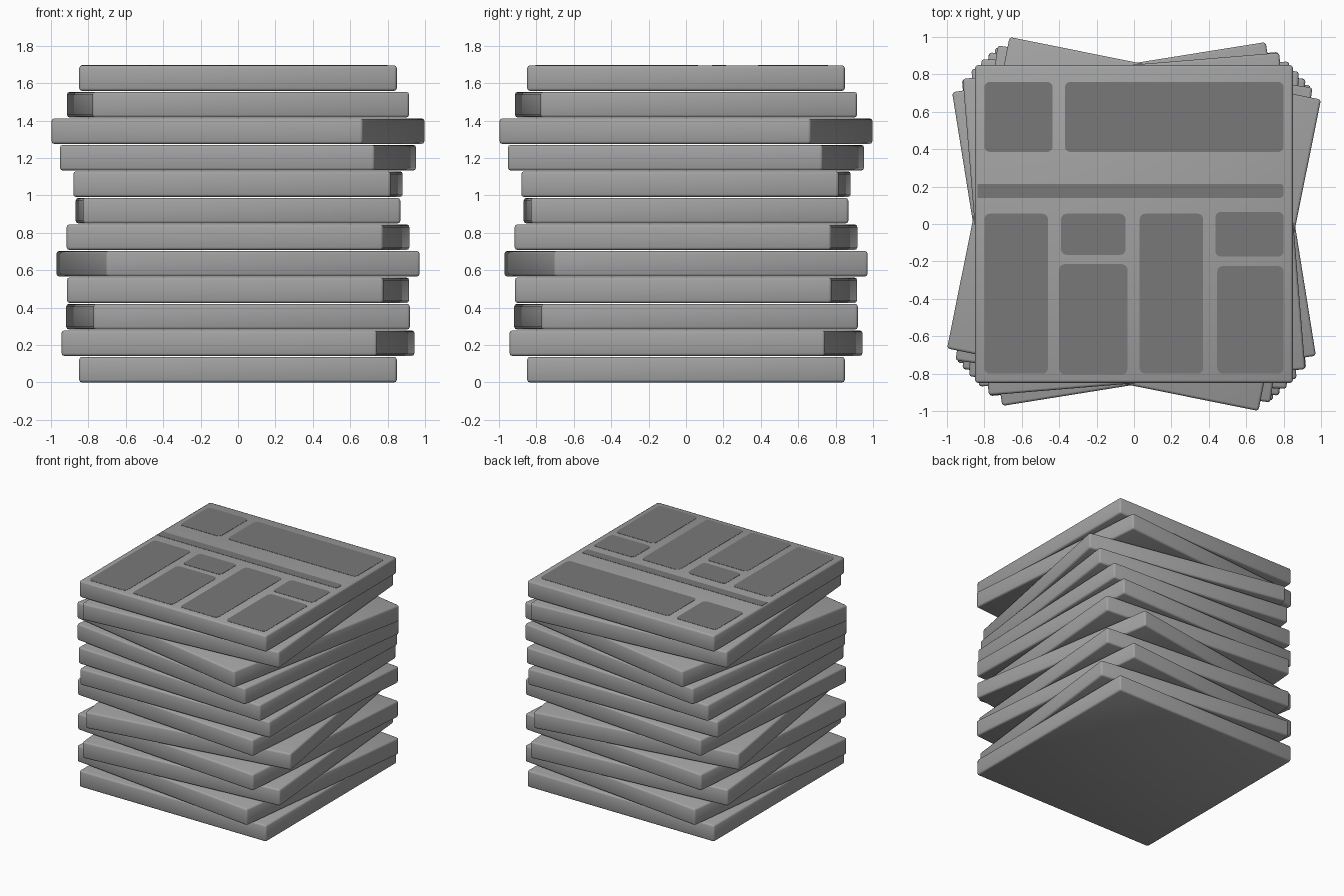
import bpy, bmesh, math

if "Cube" in bpy.data.objects:
    bpy.data.objects.remove(bpy.data.objects["Cube"])

HALF = 0.849      # half width of a slab
THICK = 0.136     # slab thickness
PITCH = 0.1417    # spacing from slab to slab
BEVEL = 0.014
TURNS = [0, -6.9, 5.0, -4.7, 9.1, -4.8, 1.3, -2.2, -7.6, -11.35, 4.7, 0]


def material(name, value):
    m = bpy.data.materials.new(name)
    m.diffuse_color = (value, value, value, 1)
    m.use_nodes = True
    m.node_tree.nodes["Principled BSDF"].inputs["Base Color"].default_value = m.diffuse_color
    return m


light_grey = material("light_grey", 0.36)
dark_grey = material("dark_grey", 0.19)


def finish(bm, name, mat, smooth):
    me = bpy.data.meshes.new(name)
    bmesh.ops.recalc_face_normals(bm, faces=bm.faces[:])
    for f in bm.faces:
        f.smooth = smooth
    bm.to_mesh(me)
    bm.free()
    me.materials.append(mat)
    ob = bpy.data.objects.new(name, me)
    bpy.context.collection.objects.link(ob)
    return ob


def slab(name, z, degrees):
    bm = bmesh.new()
    bmesh.ops.create_cube(bm, size=1)
    bmesh.ops.scale(bm, vec=(2 * HALF, 2 * HALF, THICK), verts=bm.verts[:])
    bmesh.ops.bevel(bm, geom=bm.edges[:], offset=BEVEL, segments=2,
                    profile=0.5, affect='EDGES')
    ob = finish(bm, name, light_grey, True)
    ob.location.z = z + THICK / 2
    ob.rotation_euler.z = math.radians(degrees)


def panel(name, x0, x1, y0, y1, r=0.03, square_left=False):
    """Thin rounded plate lying on the top slab."""
    top = PITCH * (len(TURNS) - 1) + THICK
    pts = []
    corners = [(x1 - r, y1 - r, 0), (x0 + r, y1 - r, 90),
               (x0 + r, y0 + r, 180), (x1 - r, y0 + r, 270)]
    for cx, cy, start in corners:
        if square_left and start in (90, 180):
            pts.append((x0, y1 if start == 90 else y0))
            continue
        for i in range(6):
            a = math.radians(start + 18 * i)
            pts.append((cx + r * math.cos(a), cy + r * math.sin(a)))
    bm = bmesh.new()
    face = bm.faces.new([bm.verts.new((x, y, top - 0.001)) for x, y in pts])
    ext = bmesh.ops.extrude_face_region(bm, geom=[face])
    verts = [g for g in ext["geom"] if isinstance(g, bmesh.types.BMVert)]
    bmesh.ops.translate(bm, vec=(0, 0, 0.003), verts=verts)
    finish(bm, name, dark_grey, False)


# Twisted stack of slabs
for i, turn in enumerate(TURNS):
    slab(f"slab_{i + 1:02d}", i * PITCH, turn)

# Panels on the top slab
panel("panel_back_small", -0.80, -0.435, 0.385, 0.76)
panel("panel_back_wide", -0.37, 0.80, 0.385, 0.76)
panel("panel_bar", -0.838, 0.80, 0.14, 0.215, 0.02, True)
panel("panel_tall_left", -0.80, -0.46, -0.80, 0.055)
panel("panel_short_left", -0.39, -0.045, -0.165, 0.055)
panel("panel_medium_left", -0.40, -0.035, -0.805, -0.215)
panel("panel_tall_right", 0.03, 0.37, -0.80, 0.055)
panel("panel_short_right", 0.435, 0.80, -0.175, 0.065)
panel("panel_medium_right", 0.445, 0.80, -0.80, -0.225)
